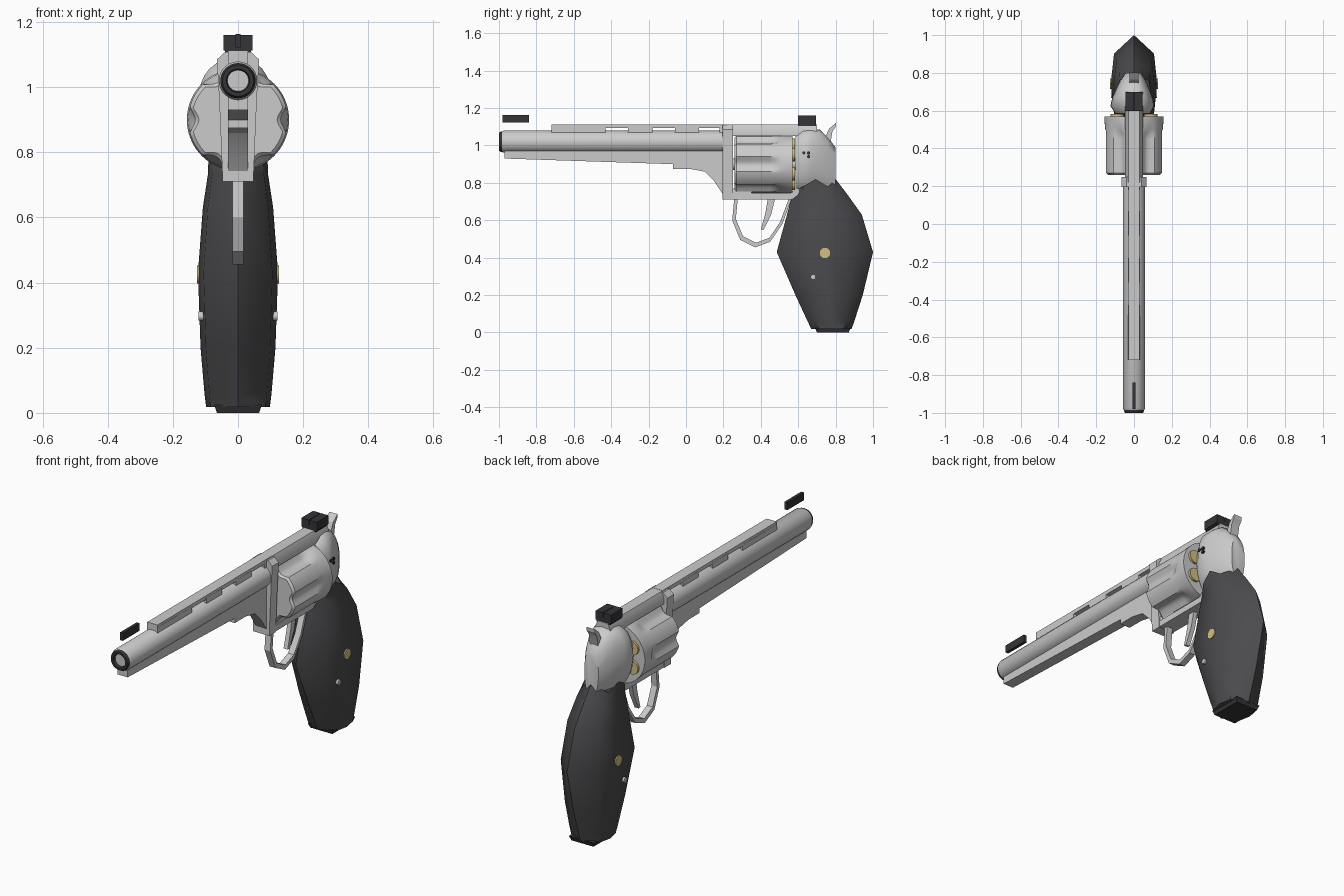
import bpy, bmesh
from math import sin, cos, pi, copysign, radians

if "Cube" in bpy.data.objects:
    bpy.data.objects.remove(bpy.data.objects["Cube"])


def material(name, rgb):
    m = bpy.data.materials.new(name)
    m.diffuse_color = (*rgb, 1)
    m.use_nodes = True
    m.node_tree.nodes["Principled BSDF"].inputs["Base Color"].default_value = m.diffuse_color
    return m


DARK = material("dark_grip", (0.07, 0.07, 0.075))
BLACK = material("black_steel", (0.035, 0.035, 0.04))
BRASS = material("brass", (0.65, 0.52, 0.22))


def loft(name, rings, mat=None, angle=35):
    """Skin a list of equal-length vertex rings and cap both ends."""
    n = len(rings[0])
    verts = [v for r in rings for v in r]
    faces = [(k * n + i, k * n + (i + 1) % n, (k + 1) * n + (i + 1) % n, (k + 1) * n + i)
             for k in range(len(rings) - 1) for i in range(n)]
    faces += [tuple(range(n))[::-1], tuple(range(len(verts) - n, len(verts)))]
    me = bpy.data.meshes.new(name)
    me.from_pydata(verts, [], faces)
    bm = bmesh.new()
    bm.from_mesh(me)
    bmesh.ops.recalc_face_normals(bm, faces=bm.faces)
    bm.to_mesh(me)
    bm.free()
    ob = bpy.data.objects.new(name, me)
    bpy.context.collection.objects.link(ob)
    if mat:
        me.materials.append(mat)
    bpy.ops.object.select_all(action='DESELECT')
    ob.select_set(True)
    bpy.context.view_layer.objects.active = ob
    bpy.ops.object.shade_smooth_by_angle(angle=radians(angle))
    return ob


def plate(name, profile, hx, mat=None, x=0.0):
    """Side profile in (y, z), extruded across x."""
    return loft(name, [[(x + s * hx, y, z) for y, z in profile] for s in (-1, 1)], mat, 25)


def box(name, y0, y1, z0, z1, hx, mat=None, x=0.0):
    return plate(name, [(y0, z0), (y1, z0), (y1, z1), (y0, z1)], hx, mat, x)


def turned(name, stations, x=0.0, z=0.0, n=32, mat=None):
    """Round part along y from (y, radius) stations."""
    return loft(name, [[(x + r * cos(2 * pi * i / n), y, z + r * sin(2 * pi * i / n))
                        for i in range(n)] for y, r in stations], mat)


def disc_x(name, x0, x1, y, z, r, mat=None, n=16):
    return loft(name, [[(x, y + r * cos(2 * pi * i / n), z + r * sin(2 * pi * i / n))
                        for i in range(n)] for x in (x0, x1)], mat)


# barrel and dark muzzle with a recessed bore
turned("barrel", [(-0.985, 0.054), (-0.975, 0.059), (0.24, 0.059)], z=1.02)
turned("muzzle", [(-0.97, 0.054), (-0.99, 0.054), (-1.0, 0.048), (-1.0, 0.036), (-0.975, 0.03)],
       z=1.02, mat=BLACK)

# under-barrel lug sweeping down into the frame
plate("barrel_lug", [(-0.97, 0.98), (-0.97, 0.93), (-0.07, 0.90), (-0.07, 0.875), (0.02, 0.875),
                     (0.10, 0.86), (0.15, 0.81), (0.20, 0.735), (0.22, 0.735), (0.22, 0.98)], 0.03)

# ventilated rib on top of the barrel
box("rib_top", -0.72, 0.24, 1.092, 1.113, 0.03)
for i, (a, b) in enumerate([(-0.72, -0.43), (-0.31, -0.18), (-0.06, 0.07), (0.18, 0.24)]):
    box(f"rib_support_{i}", a, b, 1.06, 1.10, 0.031)

# frame: front post, top strap, bottom strap, crane
loft("frame_post", [[(-w, 0.195, z), (w, 0.195, z), (w, 0.25, z), (-w, 0.25, z)]
                    for z, w in [(0.71, 0.047), (0.97, 0.058), (1.085, 0.065), (1.108, 0.04)]])
loft("top_strap", [[(-0.045, y, 1.05), (0.045, y, 1.05), (0.047, y, 1.075), (0.03, y, 1.112),
                    (-0.03, y, 1.112), (-0.047, y, 1.075)] for y in (0.22, 0.70)])
plate("bottom_strap", [(0.20, 0.712), (0.57, 0.712), (0.63, 0.76), (0.63, 0.81),
                       (0.56, 0.745), (0.20, 0.745)], 0.045)
box("crane", 0.21, 0.35, 0.74, 0.77, 0.04)
turned("cylinder_pin", [(0.20, 0.03), (0.60, 0.03)], z=0.90, n=16)

# fluted cylinder
N = 72
rings = []
for y, R, k in [(0.26, 0.142, 1), (0.27, 0.153, 1), (0.45, 0.153, 1), (0.48, 0.153, 0.7),
                (0.505, 0.153, 0), (0.555, 0.157, 0), (0.57, 0.157, 0)]:
    ring = []
    for i in range(N):
        a = 2 * pi * i / N
        r = R - k * 0.022 * max(0, cos(6 * a))
        ring.append((r * cos(a), y, 0.90 + r * sin(a)))
    rings.append(ring)
loft("cylinder", rings)

# cartridge rims between the flutes
for i in range(6):
    a = radians(30 + 60 * i)
    turned(f"cartridge_{i}", [(0.56, 0.036), (0.582, 0.036)], 0.102 * cos(a),
           0.90 + 0.102 * sin(a), 16, BRASS)

# rounded rear frame, slightly fuller on the left
rings = []
for y, z1, hx in [(0.585, 1.055, 0.10), (0.625, 1.085, 0.125), (0.67, 1.09, 0.115),
                  (0.715, 1.085, 0.095), (0.757, 1.045, 0.075), (0.80, 0.99, 0.045)]:
    zc, hz, ring = (z1 + 0.75) / 2, (z1 - 0.75) / 2, []
    for i in range(28):
        c, s = cos(2 * pi * i / 28), sin(2 * pi * i / 28)
        x = hx * copysign(abs(c) ** 0.75, c) * (0.85 if c > 0 else 1)
        ring.append((x * (1 + 0.25 * min(s, 0)), y, zc + hz * copysign(abs(s) ** 0.75, s)))
    rings.append(ring)
loft("rear_frame", rings, angle=50)
for i, (y, z) in enumerate([(0.63, 0.96), (0.655, 0.96), (0.655, 0.94)]):
    disc_x(f"frame_pin_{i}", 0.06, 0.108, y, z, 0.009, BLACK, 8)

# grip with pointed front and back edges and a zigzag top
section = [(1, 0), (0.62, 0.86), (0, 1), (-0.62, 0.86), (-1, 0), (-0.62, -0.86), (0, -1), (0.62, -0.86)]
rings = []
for z, y0, y1, hx in [(0.018, 0.67, 0.885, 0.098), (0.06, 0.65, 0.90, 0.103),
                      (0.20, 0.585, 0.945, 0.115), (0.43, 0.485, 1.0, 0.123),
                      (0.63, 0.54, 0.94, 0.108), (0.735, 0.567, 0.865, 0.092),
                      (0.80, 0.585, 0.80, 0.09)]:
    zig = 0.02 if z == 0.80 else 0
    rings.append([((hx * v), (y0 + y1) / 2 + u * (y1 - y0) / 2, z + zig * (1 if i % 2 == 0 else -1)
                   - (0.05 if zig and i == 4 else 0)) for i, (u, v) in enumerate(section)])
loft("grip", rings, DARK, 50)
loft("grip_base", [[(-w, y0, z), (w, y0, z), (w, y1, z), (-w, y1, z)] for z, w, y0, y1 in
                   [(0.0, 0.065, 0.70, 0.87), (0.025, 0.073, 0.69, 0.88)]], BLACK)

# grip screws on both sides
for side, s in (("left", -1), ("right", 1)):
    disc_x(f"grip_medallion_{side}", s * 0.10, s * 0.126, 0.743, 0.425, 0.028, BRASS)
    disc_x(f"grip_pin_{side}", s * 0.09, s * 0.121, 0.68, 0.297, 0.014)

# trigger guard: outer outline and a scaled inner one
outer = [(0.26, 0.74), (0.247, 0.60), (0.29, 0.495), (0.37, 0.455),
         (0.45, 0.485), (0.515, 0.58), (0.575, 0.74)]
inner = [(0.41 + (y - 0.41) * 0.88, 0.66 + (z - 0.66) * 0.88) for y, z in outer]
plate("trigger_guard", outer + inner[::-1], 0.017)
plate("trigger", [(0.44, 0.73), (0.425, 0.64), (0.40, 0.55), (0.415, 0.548),
                  (0.455, 0.63), (0.48, 0.73)], 0.012)

# hammer
plate("hammer", [(0.70, 1.0), (0.71, 1.07), (0.745, 1.045), (0.765, 1.09), (0.802, 1.12),
                 (0.80, 1.10), (0.783, 1.075), (0.77, 1.0)], 0.024)

# sights
box("front_sight", -0.98, -0.84, 1.122, 1.163, 0.008, BLACK)
for side, s in (("left", -1), ("right", 1)):
    box(f"rear_sight_{side}", 0.598, 0.695, 1.113, 1.16, 0.0215, BLACK, s * 0.0235)
box("rear_sight_base", 0.598, 0.695, 1.105, 1.135, 0.04, BLACK)
